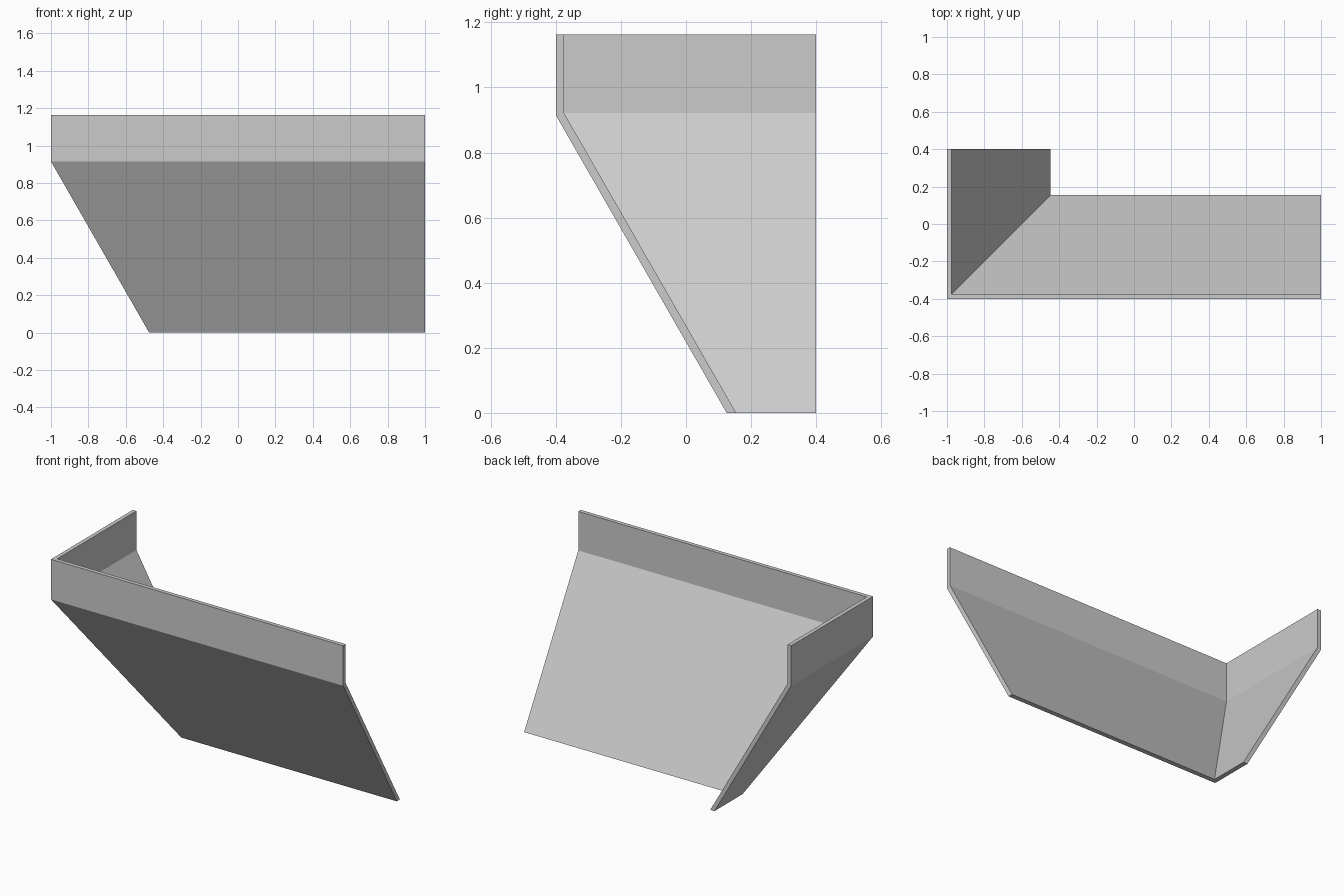
import bpy, bmesh

if "Cube" in bpy.data.objects:
    bpy.data.objects.remove(bpy.data.objects["Cube"])

mat = bpy.data.materials.new("light grey")
mat.diffuse_color = (0.6, 0.6, 0.6, 1)
mat.use_nodes = True
mat.node_tree.nodes["Principled BSDF"].inputs["Base Color"].default_value = mat.diffuse_color

# Wall cross-section as (inward offset, height): upright rim over a sloping skirt
profile = [(0, 1.163), (0, 0.915), (0.525, 0), (0.554, 0),
           (0.025, 0.922), (0.025, 1.163)]

# Sweep along an L path: right end, mitred corner, back end
stations = [lambda o, z: (1, -0.4 + o, z),
            lambda o, z: (-1 + o, -0.4 + o, z),
            lambda o, z: (-1 + o, 0.4, z)]

bm = bmesh.new()
rings = [[bm.verts.new(s(o, z)) for o, z in profile] for s in stations]
n = len(profile)
for a, b in zip(rings, rings[1:]):
    for i in range(n):
        j = (i + 1) % n
        bm.faces.new((a[i], a[j], b[j], b[i]))

# End caps, split at the knee so each piece is convex
for r in (rings[0], rings[-1]):
    bm.faces.new((r[0], r[1], r[4], r[5]))
    bm.faces.new((r[1], r[2], r[3], r[4]))
bmesh.ops.recalc_face_normals(bm, faces=bm.faces)

mesh = bpy.data.meshes.new("corner_panel")
bm.to_mesh(mesh)
bm.free()
mesh.materials.append(mat)
panel = bpy.data.objects.new("corner_panel", mesh)
bpy.context.collection.objects.link(panel)
